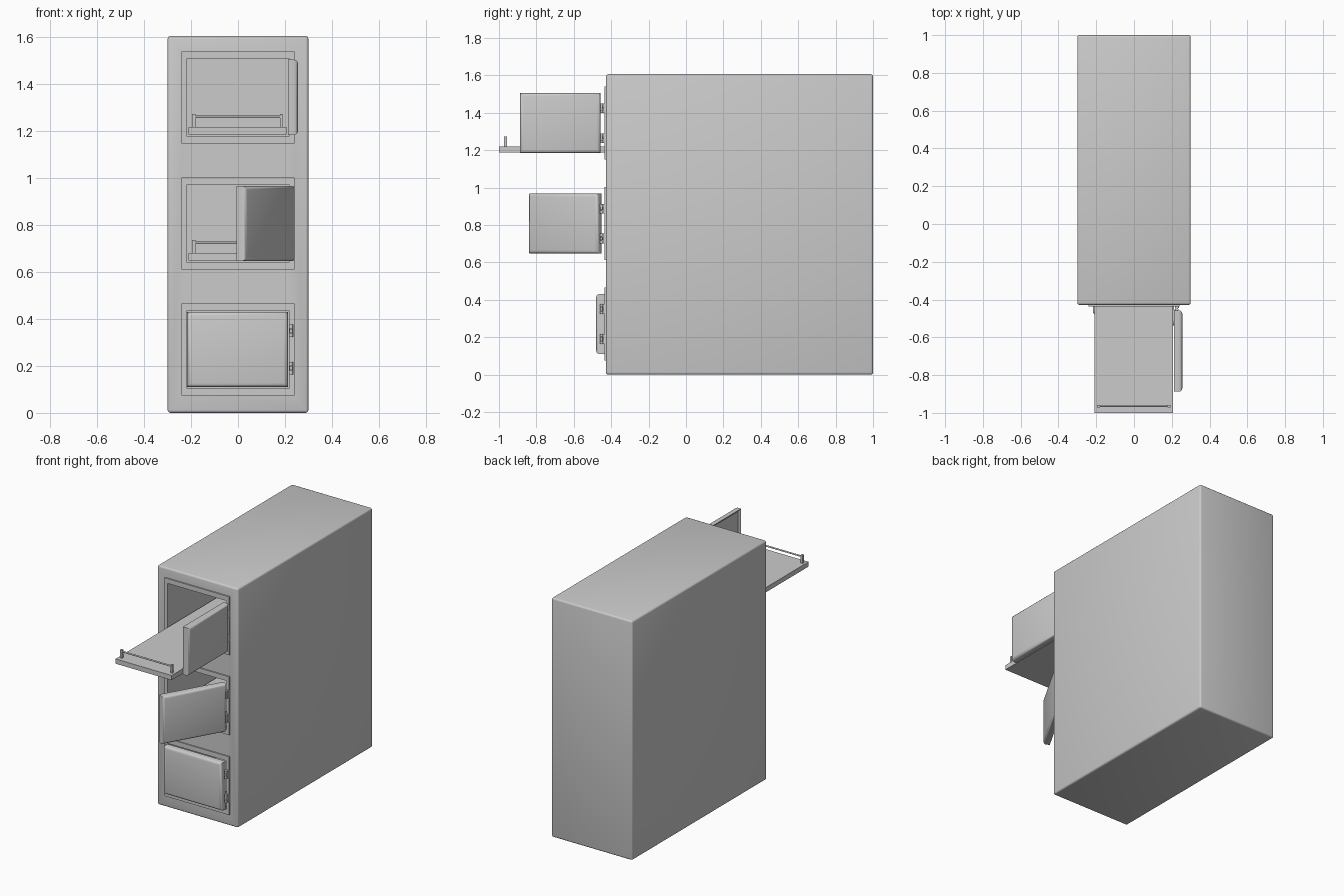
import bpy, bmesh, math
from mathutils import Matrix, Vector

if "Cube" in bpy.data.objects:
    bpy.data.objects.remove(bpy.data.objects["Cube"])

FRONT = -0.428
PIVOT = Vector((0.223, -0.447, 0))


def finish(bm, name):
    bmesh.ops.recalc_face_normals(bm, faces=bm.faces)
    me = bpy.data.meshes.new(name)
    bm.to_mesh(me)
    bm.free()
    ob = bpy.data.objects.new(name, me)
    bpy.context.collection.objects.link(ob)
    return ob


def add_box(bm, x0, x1, y0, y1, z0, z1):
    m = Matrix.Translation(((x0 + x1) / 2, (y0 + y1) / 2, (z0 + z1) / 2)) \
        @ Matrix.Diagonal((x1 - x0, y1 - y0, z1 - z0, 1))
    return bmesh.ops.create_cube(bm, size=1, matrix=m)["verts"]


def add_cyl(bm, centre, r, length, axis="Z"):
    m = Matrix.Translation(centre)
    if axis == "X":
        m = m @ Matrix.Rotation(math.pi / 2, 4, "Y")
    bmesh.ops.create_cone(bm, cap_ends=True, segments=12, radius1=r, radius2=r,
                          depth=length, matrix=m)


def smooth(ob):
    bpy.ops.object.select_all(action="DESELECT")
    bpy.context.view_layer.objects.active = ob
    ob.select_set(True)
    bpy.ops.object.shade_smooth_by_angle(angle=math.radians(35))


# cabinet body with rounded edges
bm = bmesh.new()
add_box(bm, -0.3, 0.3, FRONT, 1.0, 0, 1.606)
bmesh.ops.bevel(bm, geom=bm.edges[:], offset=0.012, segments=3, profile=0.5, affect="EDGES")
cabinet = finish(bm, "cabinet")


def door_frame(z, n):
    bm = bmesh.new()
    y0, y1 = FRONT - 0.008, FRONT + 0.004
    for x0, x1 in ((-0.24, -0.22), (0.22, 0.24)):
        add_box(bm, x0, x1, y0, y1, z + 0.075, z + 0.466)
    for z0, z1 in ((0.075, 0.106), (0.434, 0.466)):
        add_box(bm, -0.22, 0.22, y0, y1, z + z0, z + z1)
    finish(bm, f"door_frame_{n}")


def door(z, n, angle):
    bm = bmesh.new()
    y0, y1 = -0.48, -0.437
    add_box(bm, -0.218, 0.213, y0, y1, z + 0.11, z + 0.431)
    # recessed lining on the inner side
    bm.normal_update()
    back = [f for f in bm.faces if f.normal.y > 0.9]
    bmesh.ops.inset_region(bm, faces=back, thickness=0.022)
    bmesh.ops.translate(bm, verts=back[0].verts[:], vec=(0, -0.012, 0))
    # rounded outer rim and corners
    rim = [e for e in bm.edges if all(v.co.y < y0 + 1e-4 for v in e.verts)]
    bmesh.ops.bevel(bm, geom=rim, offset=0.018, segments=3, profile=0.5, affect="EDGES")
    bmesh.ops.rotate(bm, verts=bm.verts[:], cent=PIVOT,
                     matrix=Matrix.Rotation(math.radians(angle), 3, "Z"))
    smooth(finish(bm, f"door_{n}"))


def hinges(z, n):
    bm = bmesh.new()
    for hz in (0.19, 0.35):
        c = z + hz
        add_box(bm, 0.218, 0.237, -0.444, FRONT, c - 0.026, c + 0.026)
        for dz in (-0.018, 0, 0.018):
            add_cyl(bm, (0.226, -0.452, c + dz), 0.009 if dz else 0.007, 0.016)
    smooth(finish(bm, f"hinges_{n}"))


def tray(z, n, y):
    # sliding shelf with a low handle rail at its front
    bm = bmesh.new()
    add_box(bm, -0.21, 0.207, y, y + 1.33, z + 0.113, z + 0.145)
    for x in (-0.188, 0.185):
        add_box(bm, x - 0.007, x + 0.007, y + 0.028, y + 0.042, z + 0.145, z + 0.2)
    add_cyl(bm, (-0.0015, y + 0.035, z + 0.188), 0.005, 0.373, "X")
    finish(bm, f"tray_{n}")


# three compartments: closed, half open, fully open with the tray pulled out
cut = bmesh.new()
for i, (angle, tray_y) in enumerate(((0, -0.42), (60, -0.42), (90, -1.0))):
    z = 0.537 * i
    add_box(cut, -0.22, 0.22, -0.6, 0.94, z + 0.106, z + 0.434)
    door_frame(z, i + 1)
    door(z, i + 1, angle)
    hinges(z, i + 1)
    tray(z, i + 1, tray_y)

# hollow out the compartments
cutter = finish(cut, "compartment_cutter")
cutter.hide_render = True
mod = cabinet.modifiers.new("compartments", "BOOLEAN")
mod.operation, mod.object, mod.solver = "DIFFERENCE", cutter, "EXACT"
bpy.context.view_layer.objects.active = cabinet
bpy.ops.object.modifier_apply(modifier=mod.name)
bpy.data.objects.remove(cutter)
smooth(cabinet)
